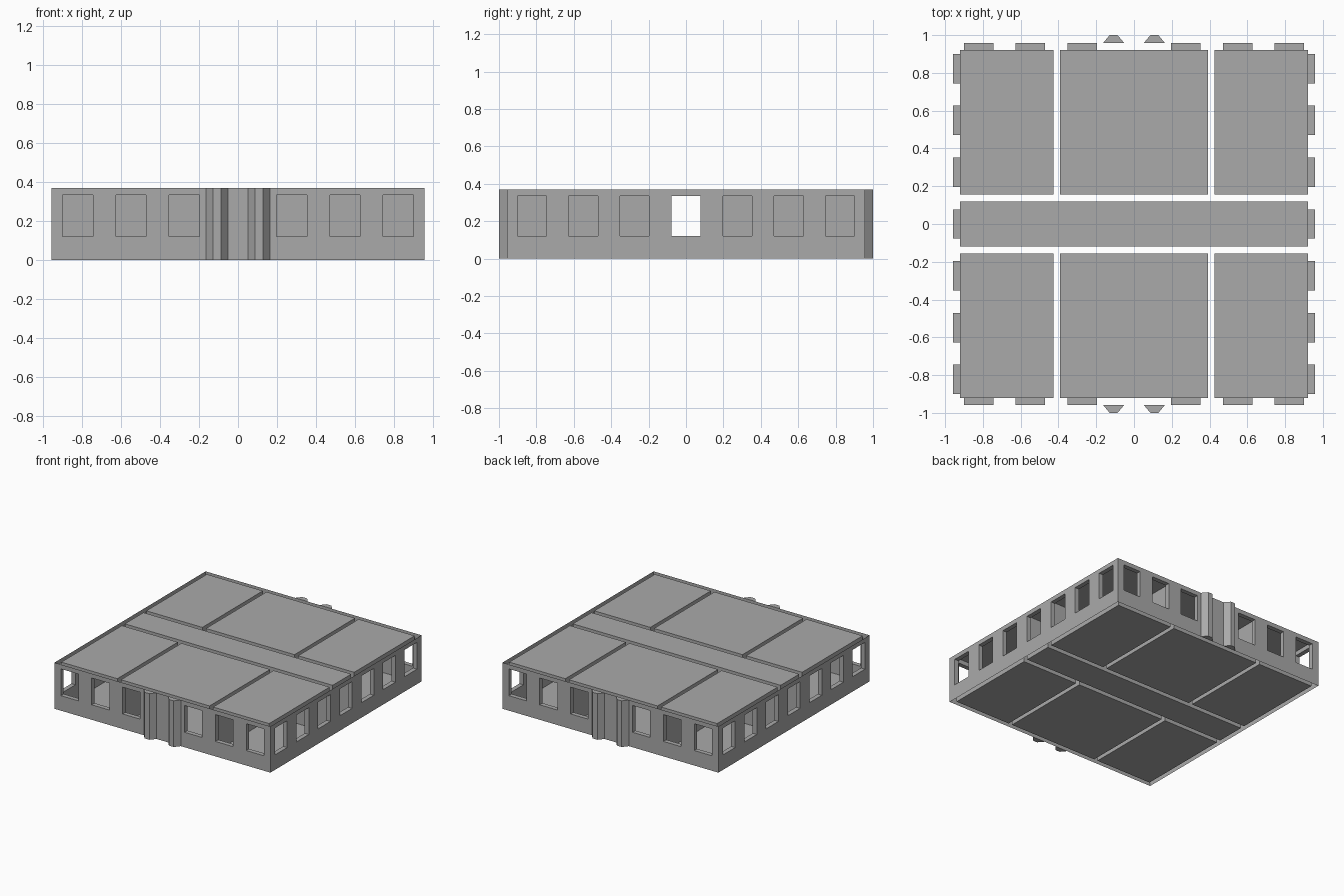
import bpy, bmesh

if "Cube" in bpy.data.objects:
    bpy.data.objects.remove(bpy.data.objects["Cube"], do_unlink=True)

H = 0.37                      # storey height
SILL, HEAD = 0.12, 0.335      # window bottom and top
OUT, INN = 0.958, 0.922       # outer and inner face of the outside wall
HALF = 0.078                  # half a window's width
ROW = (-0.823, -0.549, -0.275, 0.275, 0.549, 0.823)
SIDE_ROW = ROW + (0.0,)

grey = bpy.data.materials.new("plain_grey")
grey.use_nodes = True
grey.diffuse_color = (0.4, 0.4, 0.4, 1)
bsdf = next(n for n in grey.node_tree.nodes if n.type == 'BSDF_PRINCIPLED')
bsdf.inputs["Base Color"].default_value = (0.4, 0.4, 0.4, 1)


def finish(name, bm, inward=False):
    bmesh.ops.remove_doubles(bm, verts=bm.verts, dist=0.0005)
    bmesh.ops.recalc_face_normals(bm, faces=bm.faces)
    if inward:
        bmesh.ops.reverse_faces(bm, faces=bm.faces)
    mesh = bpy.data.meshes.new(name)
    bm.to_mesh(mesh)
    bm.free()
    mesh.materials.append(grey)
    obj = bpy.data.objects.new(name, mesh)
    bpy.context.collection.objects.link(obj)


def face(bm, points):
    bm.faces.new([bm.verts.new(p) for p in points])


def place(along_x, level, t, z):
    return (t, level, z) if along_x else (level, t, z)


def wall(bm, along_x, level, start, end, windows=()):
    """Upright sheet with window openings left out."""
    inside = sorted(w for w in windows if start < w < end)
    cuts = [start] + [w + s * HALF for w in inside for s in (-1, 1)] + [end]
    zs = (0, SILL, HEAD, H)
    for i, (a, b) in enumerate(zip(cuts, cuts[1:])):
        for j, (low, high) in enumerate(zip(zs, zs[1:])):
            if i % 2 and j == 1:
                continue
            face(bm, [place(along_x, level, t, z)
                      for t, z in ((a, low), (b, low), (b, high), (a, high))])


# Outer walls, open along the top and bottom
bm = bmesh.new()
for side in (-1, 1):
    wall(bm, True, side * OUT, -OUT, OUT, ROW)
    wall(bm, False, side * OUT, -OUT, OUT, SIDE_ROW)
finish("outer_walls", bm)


# Rooms: closed boxes, with windows only where they meet the outside wall
def room(name, x0, x1, y0, y1):
    bm = bmesh.new()
    for y in (y0, y1):
        wall(bm, True, y, x0, x1, ROW if abs(y) == INN else ())
    for x in (x0, x1):
        wall(bm, False, x, y0, y1, SIDE_ROW if abs(x) == INN else ())
    for z in (0, H):
        face(bm, ((x0, y0, z), (x1, y0, z), (x1, y1, z), (x0, y1, z)))
    finish(name, bm, inward=True)


room("corridor", -INN, INN, -0.118, 0.118)
for depth, y0, y1 in (("front", -INN, -0.155), ("back", 0.155, INN)):
    for across, x0, x1 in (("right", -INN, -0.425), ("middle", -0.393, 0.393),
                           ("left", 0.425, INN)):
        room(f"{depth}_{across}_room", x0, x1, y0, y1)

# Window reveals joining the outer walls to the rooms
bm = bmesh.new()
for along_x, row in ((True, ROW), (False, SIDE_ROW)):
    for side in (-1, 1):
        for w in row:
            ring = ((w - HALF, SILL), (w + HALF, SILL), (w + HALF, HEAD), (w - HALF, HEAD))
            for (a, za), (b, zb) in zip(ring, ring[1:] + ring[:1]):
                face(bm, [place(along_x, side * d, t, z) for d, t, z in
                          ((OUT, a, za), (OUT, b, zb), (INN, b, zb), (INN, a, za))])
finish("window_reveals", bm, inward=True)

# Tapered pilasters beside the centre of the front and back
for name, side in (("front", -1), ("back", 1)):
    bm = bmesh.new()
    for c in (-0.108, 0.108):
        profile = [(c - 0.056, OUT), (c + 0.056, OUT), (c + 0.021, 1.0), (c - 0.021, 1.0)]
        for z in (0, H):
            face(bm, [(x, side * y, z) for x, y in profile])
        for (xa, ya), (xb, yb) in zip(profile, profile[1:] + profile[:1]):
            face(bm, ((xa, side * ya, 0), (xb, side * yb, 0),
                      (xb, side * yb, H), (xa, side * ya, H)))
    finish(name + "_pilasters", bm)
